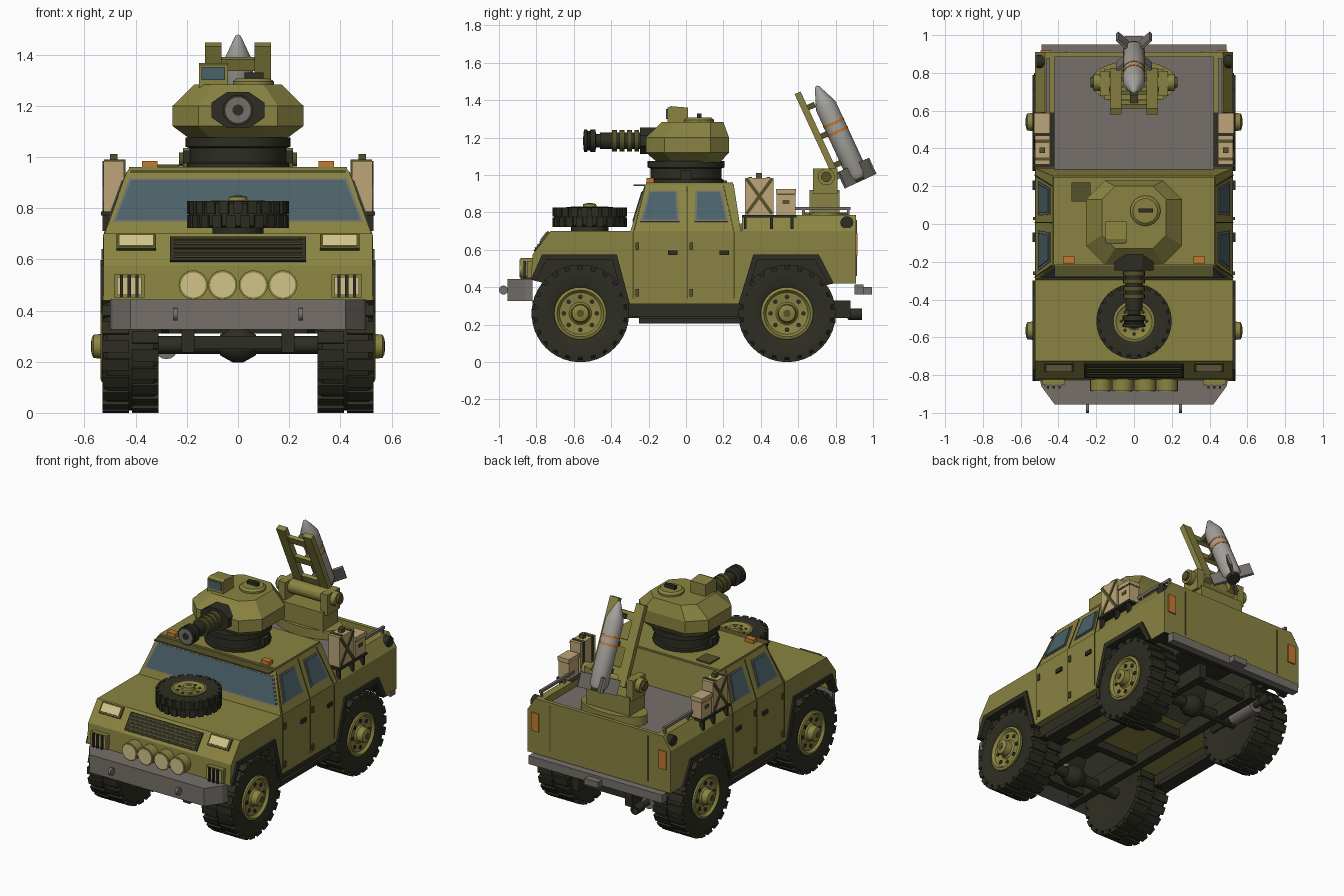
import bpy, bmesh
from math import pi, radians, cos, sin
from mathutils import Matrix, Vector

cube = bpy.data.objects.get("Cube")
if cube:
    bpy.data.objects.remove(cube)

T = lambda x, y, z: Matrix.Translation((x, y, z))
R = lambda deg, axis: Matrix.Rotation(radians(deg), 4, axis)
S = lambda x, y, z: Matrix.Diagonal((x, y, z, 1))
ID = Matrix.Identity(4)


def material(name, *rgb):
    m = bpy.data.materials.new(name)
    m.use_nodes = True
    m.diffuse_color = (*rgb, 1)
    m.node_tree.nodes["Principled BSDF"].inputs["Base Color"].default_value = (*rgb, 1)
    return m


OLIVE = material("olive paint", .255, .231, .054)
DEEP = material("deep olive", .09, .085, .022)
DARK = material("dark rubber", .027, .027, .017)
GREY = material("grey metal", .18, .162, .144)
PALE = material("pale metal", .36, .35, .32)
TAN = material("tan crate", .515, .376, .188)
CREAM = material("cream lamp", .65, .55, .25)
GLASS = material("blue glass", .07, .122, .141)
ORANGE = material("orange", .55, .19, .03)


def finish(bm, name, mat, mirror=False, smooth=False):
    bmesh.ops.recalc_face_normals(bm, faces=bm.faces)
    if smooth:
        for f in bm.faces:
            f.smooth = True
        for e in bm.edges:
            e.smooth = len(e.link_faces) == 2 and e.calc_face_angle(0) < .6
    mesh = bpy.data.meshes.new(name)
    bm.to_mesh(mesh)
    bm.free()
    mesh.materials.append(mat)
    ob = bpy.data.objects.new(name, mesh)
    bpy.context.collection.objects.link(ob)
    if mirror:
        ob.modifiers.new("Mirror", 'MIRROR')
    return ob


def box(name, lo, hi, mat, mirror=False, m=ID):
    lo, hi = Vector(lo), Vector(hi)
    bm = bmesh.new()
    bmesh.ops.create_cube(bm, size=1, matrix=m @ T(*(lo + hi) / 2) @ S(*(hi - lo)))
    return finish(bm, name, mat, mirror)


def extrude(name, pts, vec, mat, mirror=False):
    bm = bmesh.new()
    face = bm.faces.new([bm.verts.new(p) for p in pts])
    r = bmesh.ops.extrude_face_region(bm, geom=[face])
    bmesh.ops.translate(bm, vec=vec, verts=[v for v in r["geom"] if isinstance(v, bmesh.types.BMVert)])
    return finish(bm, name, mat, mirror)


def prism(name, yz, x0, x1, mat, mirror=False):
    return extrude(name, [(x0, y, z) for y, z in yz], (x1 - x0, 0, 0), mat, mirror)


def lathe(name, profile, m, mat, seg=32, mirror=False):
    bm = bmesh.new()
    vs = [bm.verts.new((r, 0, h)) for r, h in profile]
    es = [bm.edges.new(p) for p in zip(vs, vs[1:])]
    bmesh.ops.spin(bm, geom=vs + es, cent=(0, 0, 0), axis=(0, 0, 1), angle=2 * pi, steps=seg)
    bmesh.ops.remove_doubles(bm, verts=bm.verts, dist=1e-5)
    bm.transform(m)
    return finish(bm, name, mat, mirror, seg > 8)


def rod(name, r, h0, h1, m, mat, seg=24, mirror=False):
    return lathe(name, [(0, h0), (r, h0), (r, h1), (0, h1)], m, mat, seg, mirror)


# Lower body with wheel arches
front_arch = [(-.83, .44), (-.77, .575), (-.37, .575), (-.30, .31)]
rear_arch = [(.28, .31), (.36, .575), (.71, .575), (.79, .42)]
body = prism("body", front_arch + rear_arch + [(.91, .42), (.91, .70), (-.725, .70), (-.82, .575)], -.525, .525, OLIVE)
body.data.materials.append(DARK)
for f in body.data.polygons:
    f.material_index = int(f.normal.z < -.1 and f.center.z > .32)
for name, arch, cy in (("front", front_arch, -.565), ("rear", rear_arch, .54)):
    inner = [(cy + (y - cy) * .88, z - .03 if z > .5 else z) for y, z in arch]
    prism(name + "_arch_flare", arch + inner[::-1], .49, .537, DARK, True)
    prism(name + "_wheel_tub", arch, .27, .30, DARK, True)

# Cargo bed
extrude("bed_side", [(.42, .30, .70), (.42, .30, .785), (.47, .30, .785), (.525, .30, .70)], (0, .61, 0), OLIVE, True)
box("tailgate_top", (-.42, .885, .70), (.42, .91, .785), OLIVE)
box("bed_floor", (-.42, .28, .70), (.42, .885, .74), GREY)
box("tailgate_seam", (.355, .91, .46), (.362, .914, .76), DEEP, True)
box("tail_light", (.44, .91, .57), (.495, .918, .69), ORANGE, True)
rod("side_marker", .035, .45, .515, T(0, .86, .745) @ R(90, 'Y'), DARK, 12, True)
box("bed_rail", (.445, .53, .813), (.462, .88, .83), GREY, True)
for y in (.62, .86):
    box("bed_rail_post", (.447, y, .78), (.46, y + .015, .82), GREY, True)

# Cab: tapered block with roof and visor
bm = bmesh.new()
bmesh.ops.create_cube(bm, size=1)
for v in bm.verts:
    x, y, z = v.co
    hx, y0, y1, h = (.43, -.22, .255, .95) if z > 0 else (.525, -.30, .295, .69)
    v.co = (hx if x > 0 else -hx, y1 if y > 0 else y0, h)
finish(bm, "cab", OLIVE)
box("roof", (-.425, -.215, .945), (.425, .25, .96), OLIVE)
box("visor", (-.42, -.28, .94), (.42, -.21, .948), DEEP)
box("roof_hatch", (-.33, .12, .955), (-.23, .22, .97), DEEP)
box("roof_lamp", (.315, -.21, .955), (.375, -.17, .985), ORANGE, True)


# Glazing and door details on the sloping cab faces
def side_panel(name, yz, depth, mat):
    extrude(name, [(.525 - (z - .69) * .365, y, z) for y, z in yz], (depth, 0, depth * .36), mat, True)


def wind_panel(name, rows, depth, mat):
    pts = [(s * x, -.30 + (z - .69) * .308, z) for s, (x, z) in
           ((-1, rows[0]), (1, rows[0]), (1, rows[1]), (-1, rows[1]))]
    extrude(name, pts, (0, -depth, depth * .3), mat)


wind_panel("windscreen_frame", [(.49, .745), (.425, .915)], .003, GREY)
wind_panel("windscreen", [(.478, .752), (.418, .908)], .006, GLASS)
for name, yz in (("front", [(-.245, .75), (-.20, .915), (-.045, .915), (-.035, .75)]),
                 ("rear", [(.045, .75), (.05, .915), (.19, .915), (.225, .75)])):
    cy = sum(p[0] for p in yz) / 4
    side_panel(name + "_window_frame", yz, .004, GREY)
    side_panel(name + "_window", [(cy + (y - cy) * .86, .833 + (z - .833) * .88) for y, z in yz], .008, GLASS)
for y in (-.285, .005, .255):
    box("door_seam", (.52, y, .34), (.528, y + .006, .69), DEEP, True)
    side_panel("door_pillar_seam", [(y, .69), (y + .006, .69), (y * .78 + .006, .94), (y * .78, .94)], .003, DEEP)
for y in (-.095, .18):
    box("door_handle", (.52, y, .572), (.537, y + .05, .597), DARK, True)
for y in (-.27, .02):
    for z in (.37, .62):
        box("door_hinge", (.52, y, z - .02), (.534, y + .018, z + .02), DEEP, True)


# Nose: grille and headlamps on the slope, lamps below
def nose_panel(name, x0, x1, z0, z1, depth, mat, mirror=False):
    pts = [(x, -.82 + (z - .575) * .76, z) for x, z in ((x0, z0), (x1, z0), (x1, z1), (x0, z1))]
    extrude(name, pts, (0, -depth * .8, depth * .6), mat, mirror)


nose_panel("grille", -.265, .265, .59, .685, .008, DARK)
for i in range(5):
    nose_panel("grille_slat", -.25, .25, .602 + i * .017, .607 + i * .017, .013, DEEP)
nose_panel("headlamp_frame", .32, .475, .635, .694, .012, DEEP, True)
nose_panel("headlamp", .332, .463, .645, .686, .016, CREAM, True)
face_front = R(90, 'X')
for x in (.06, .175):
    rod("round_lamp_rim", .057, .80, .885, T(x, 0, .50) @ face_front, OLIVE, 24, True)
    rod("round_lamp", .049, .88, .89, T(x, 0, .50) @ face_front, CREAM, 24, True)
box("side_lamp_frame", (.365, -.85, .45), (.485, -.80, .54), OLIVE, True)
box("side_lamp", (.377, -.856, .46), (.473, -.84, .53), CREAM, True)
for x in (.395, .425, .455):
    box("lamp_guard", (x - .006, -.87, .45), (x + .006, -.856, .54), DARK, True)

# Bumpers and towing gear
extrude("front_bumper", [(-.50, -.82, .325), (.50, -.82, .325), (.49, -.86, .325), (.42, -.955, .325),
                         (-.42, -.955, .325), (-.49, -.86, .325)], (0, 0, .118), GREY)
rod("tow_hook", .024, -.008, .008, T(.245, -.976, .385) @ R(90, 'Y'), GREY, 16, True)
box("rear_bumper", (-.49, .90, .36), (.49, .95, .415), GREY)
box("hitch", (-.05, .94, .36), (.05, .995, .40), GREY)

# Chassis
box("chassis_rail", (.17, -.82, .235), (.22, .88, .33), DARK, True)
box("side_step", (.40, -.25, .205), (.49, .30, .235), DARK, True)
box("sill", (.42, -.31, .24), (.48, .30, .31), DARK, True)
for y in (-.70, -.2, .2, .80):
    box("cross_member", (-.18, y - .025, .25), (.18, y + .025, .30), DARK)
for y in (-.565, .54):
    rod("axle", .035, -.33, .33, T(0, y, .265) @ R(90, 'Y'), DARK, 16)
    lathe("differential", [(0, -.08), (.04, -.07), (.068, -.02), (.068, .02), (.04, .07), (0, .08)],
          T(0, y, .265) @ R(90, 'Y'), DARK, 16)
pipe = T(-.28, 0, .255) @ R(-90, 'X')
rod("muffler", .045, .60, .80, pipe, GREY, 16)
lathe("exhaust_pipe", [(0, .40), (.018, .40), (.018, .86), (.03, .87), (.03, .94), (.02, .94), (.02, .9), (0, .9)], pipe, DARK, 16)


# Wheels: local z runs from inner to outer side
def wheel(name, m, mirror):
    lathe(name + "_tyre", [(0, .04), (.14, .01), (.235, 0), (.25, .02), (.25, .20), (.235, .218), (.16, .22), (.13, .205)],
          m, DARK, 40, mirror)
    bm = bmesh.new()
    for k in range(22):
        for row in range(2):
            a = R((k + row / 2) * 360 / 22, 'Z')
            bmesh.ops.create_cube(bm, size=1, matrix=m @ a @ T(.245, 0, .053 + row * .114) @ S(.03, .048, .104))
    finish(bm, name + "_tread", DARK, mirror)
    lathe(name + "_rim", [(.14, .19), (.14, .222), (.125, .228), (.112, .212), (.06, .205), (.05, .215), (.045, .255),
                          (.03, .262), (0, .262)], m, OLIVE, 32, mirror)
    rod(name + "_hub_cap", .02, .25, .265, m, DEEP, 12, mirror)
    for k in range(8):
        rod(name + "_rim_hole", .013, .20, .214, m @ R(k * 45, 'Z') @ T(.088, 0, 0), DARK, 8, mirror)


wheel("front_wheel", T(.31, -.565, .26) @ R(90, 'Y'), True)
wheel("rear_wheel", T(.31, .54, .26) @ R(90, 'Y'), True)
wheel("spare_wheel", T(0, -.515, .722) @ S(.765, .765, .48), False)
rod("spare_mount", .1, .69, .73, T(0, -.515, 0), DARK)

# Turret
lathe("turret_ring", [(0, .95), (.2, .95), (.2, .975), (.19, .98), (.19, 1.035), (.205, 1.04), (.205, 1.075), (0, 1.075)],
      ID, DARK, 40)
box("ring_lug", (.18, -.03, .975), (.215, .03, 1.025), DARK, True)
bm = bmesh.new()
rings = []
for z, hx, y0, y1, c in ((1.065, .18, -.15, .18, .08), (1.12, .255, -.215, .23, .10),
                         (1.20, .255, -.215, .23, .10), (1.283, .17, -.13, .20, .07)):
    right = [(hx - c, y0), (hx, y0 + c), (hx, y1 - c), (hx - c, y1)]
    rings.append([bm.verts.new((x, y, z)) for x, y in right + [(-x, y) for x, y in right[::-1]]])
for a, b in zip(rings, rings[1:]):
    for i in range(8):
        bm.faces.new((a[i - 1], a[i], b[i], b[i - 1]))
bm.faces.new(rings[0])
bm.faces.new(rings[-1])
finish(bm, "turret", OLIVE)
gun = T(0, 0, 1.183) @ face_front
rod("gun_mantlet", .112, .16, .245, gun @ S(1, .68, 1) @ R(22.5, 'Z'), DARK, 8)
lathe("gun_barrel", [(.045, .2), (.045, .46), (.035, .46), (.035, .48), (.06, .485), (.06, .51), (.052, .515), (.052, .525),
                     (.06, .53), (.06, .545), (.045, .545), (0, .545)], gun, DARK, 24)
for i in range(4):
    rod("barrel_collar", .057, .25 + i * .04, .275 + i * .04, gun, DEEP)
rod("muzzle_face", .05, .54, .549, gun, GREY)
rod("muzzle_bore", .022, .54, .551, gun, DARK, 16)
prism("sight_box", [(-.10, 1.27), (-.10, 1.36), (-.08, 1.368), (.012, 1.36), (.012, 1.27)], -.152, -.04, OLIVE)
box("sight_lens", (-.142, -.106, 1.30), (-.05, -.099, 1.352), GLASS)
lathe("turret_hatch", [(0, 1.27), (.08, 1.27), (.08, 1.295), (.065, 1.307), (0, 1.307)], T(.06, .07, 0), OLIVE)
box("hatch_handle", (.025, .06, 1.30), (.10, .083, 1.33), DARK)

# Crates on side racks
box("rack_shelf", (.42, .30, .772), (.535, .59, .787), DARK, True)
for y in (.31, .45, .56):
    box("rack_bracket", (.50, y, .71), (.53, y + .014, .78), DARK, True)
box("tall_crate", (.445, .315, .787), (.525, .468, .985), TAN, True)
for tilt in (36, -36):
    box("crate_brace", (.523, -.009, -.115), (.53, .009, .115), DEEP, True, T(0, .392, .886) @ R(tilt, 'X'))
for y in (.335, .43):
    box("crate_strap", (.44, y, .79), (.524, y + .018, .99), DEEP, True)
box("crate_latch", (.47, .375, .985), (.50, .405, 1.012), DEEP, True)
box("small_crate", (.45, .483, .787), (.525, .585, .905), TAN, True)
box("small_crate_lid", (.446, .48, .90), (.53, .588, .925), TAN, True)
box("small_crate_band", (.45, .483, .893), (.529, .586, .90), DEEP, True)
box("small_crate_label", (.525, .515, .845), (.53, .553, .865), DEEP, True)

# Launcher pedestal and tilted ladder frame
rod("launcher_base", .23, .73, .80, T(0, .75, 0) @ S(1, .5, 1), OLIVE, 32)
box("launcher_pedestal", (-.16, .66, .79), (.16, .82, .92), OLIVE)
box("launcher_cheek", (.13, .68, .90), (.18, .81, 1.035), OLIVE, True)
rod("launcher_pivot", .045, -.215, .215, T(0, .75, .99) @ R(90, 'Y'), OLIVE)
rod("pivot_cap", .028, .21, .23, T(0, .75, .99) @ R(90, 'Y'), DEEP, 16, True)
aim = T(0, .925, .985) @ R(24.8, 'X')
box("launch_rail", (.065, -.125, .04), (.128, -.09, .55), OLIVE, True, aim)
for h in (.10, .27, .44):
    box("launch_crossbar", (-.07, -.118, h), (.07, -.095, h + .05), OLIVE, False, aim)
    box("missile_clamp", (-.02, -.10, h), (.02, -.05, h + .03), DEEP, False, aim)

# Missile
lathe("missile", [(0, 0), (.045, 0), (.058, .025), (.058, .42), (.05, .445), (.012, .535), (0, .543)], aim, PALE, 16)
rod("missile_nozzle", .04, -.02, .01, aim, DARK, 16)
for h in (.265, .315):
    rod("missile_band", .060, h, h + .014, aim, ORANGE, 16)
for a in (45, 135, 225, 315):
    box("missile_fin", (.04, -.008, -.02), (.125, .008, .075), GREY, False, aim @ R(a, 'Z'))
